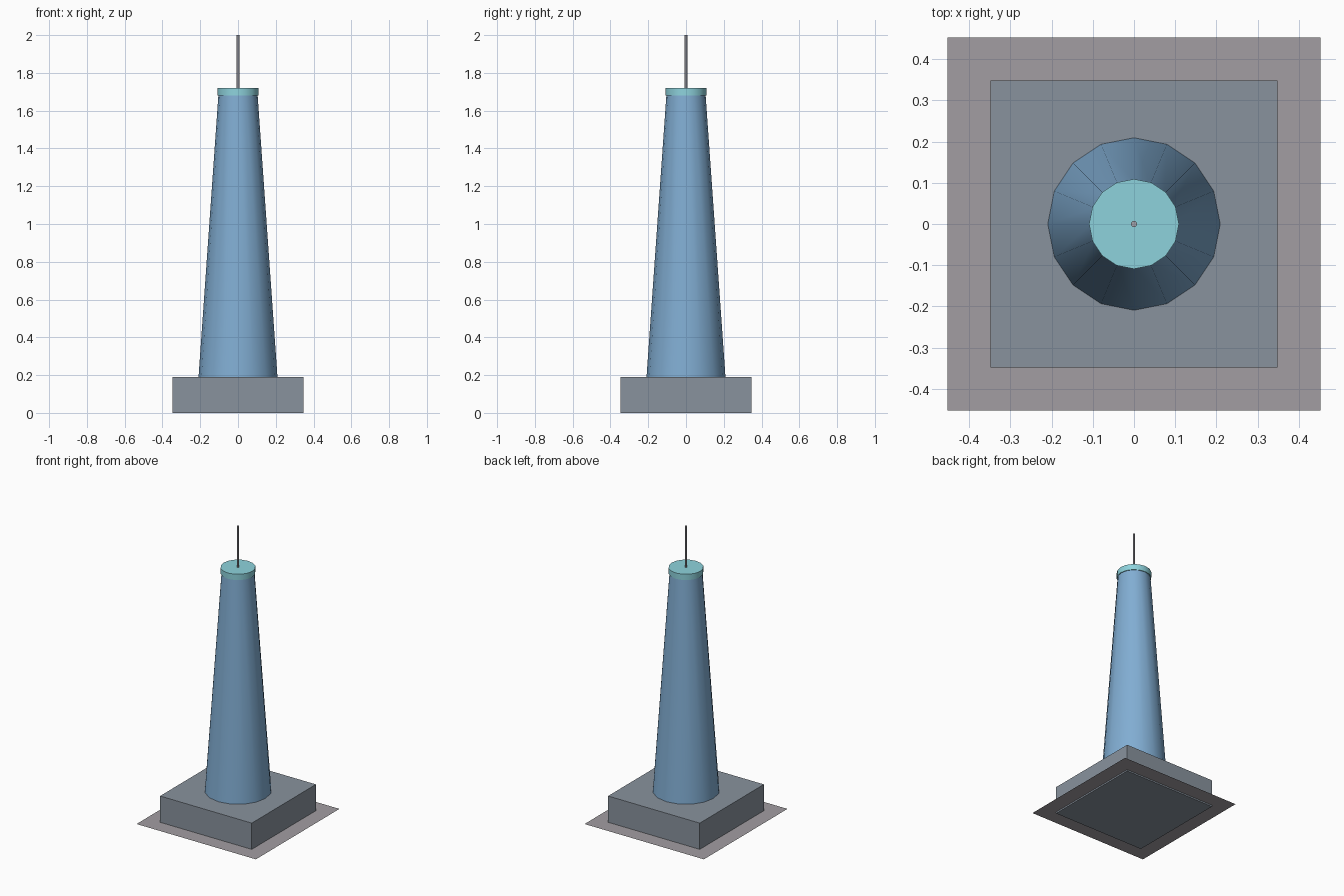
import bpy
import math

if "Cube" in bpy.data.objects:
    bpy.data.objects.remove(bpy.data.objects["Cube"])


def material(name, rgb):
    mat = bpy.data.materials.new(name)
    mat.diffuse_color = (*rgb, 1)
    mat.use_nodes = True
    mat.node_tree.nodes["Principled BSDF"].inputs["Base Color"].default_value = mat.diffuse_color
    return mat


def finish(name, mat, smooth=False):
    obj = bpy.context.object
    obj.name = name
    obj.data.materials.append(mat)
    if smooth:
        bpy.ops.object.shade_smooth_by_angle(angle=math.radians(30))
    return obj


def box(name, width, z0, z1, mat):
    bpy.ops.mesh.primitive_cube_add(size=1, location=(0, 0, (z0 + z1) / 2))
    bpy.context.object.scale = (width, width, z1 - z0)
    bpy.ops.object.transform_apply(location=False, rotation=False, scale=True)
    return finish(name, mat)


def column(name, sides, r0, r1, z0, z1, mat, turn=0):
    bpy.ops.mesh.primitive_cone_add(vertices=sides, radius1=r0, radius2=r1, depth=z1 - z0,
                                    location=(0, 0, (z0 + z1) / 2), rotation=(0, 0, turn))
    return finish(name, mat, smooth=True)


paving = material("paving", (0.36, 0.34, 0.36))
stone = material("stone", (0.25, 0.29, 0.34))
glass = material("blue_glass", (0.22, 0.42, 0.65))
crown = material("pale_crown", (0.27, 0.65, 0.72))
metal = material("metal", (0.36, 0.36, 0.40))

# Flat paved plot around the foot of the podium
bpy.ops.mesh.primitive_plane_add(size=0.905, location=(0, 0, 0.01))
finish("paved_plot", paving)

# Square podium
box("podium", 0.695, 0, 0.19, stone)

# Tapering tower shaft, roof crown and mast
column("tower_shaft", 16, 0.209, 0.104, 0.19, 1.68, glass)
column("roof_crown", 16, 0.109, 0.109, 1.68, 1.72, crown)
column("mast", 6, 0.008, 0.008, 1.72, 2.0, metal, turn=math.pi / 6)
